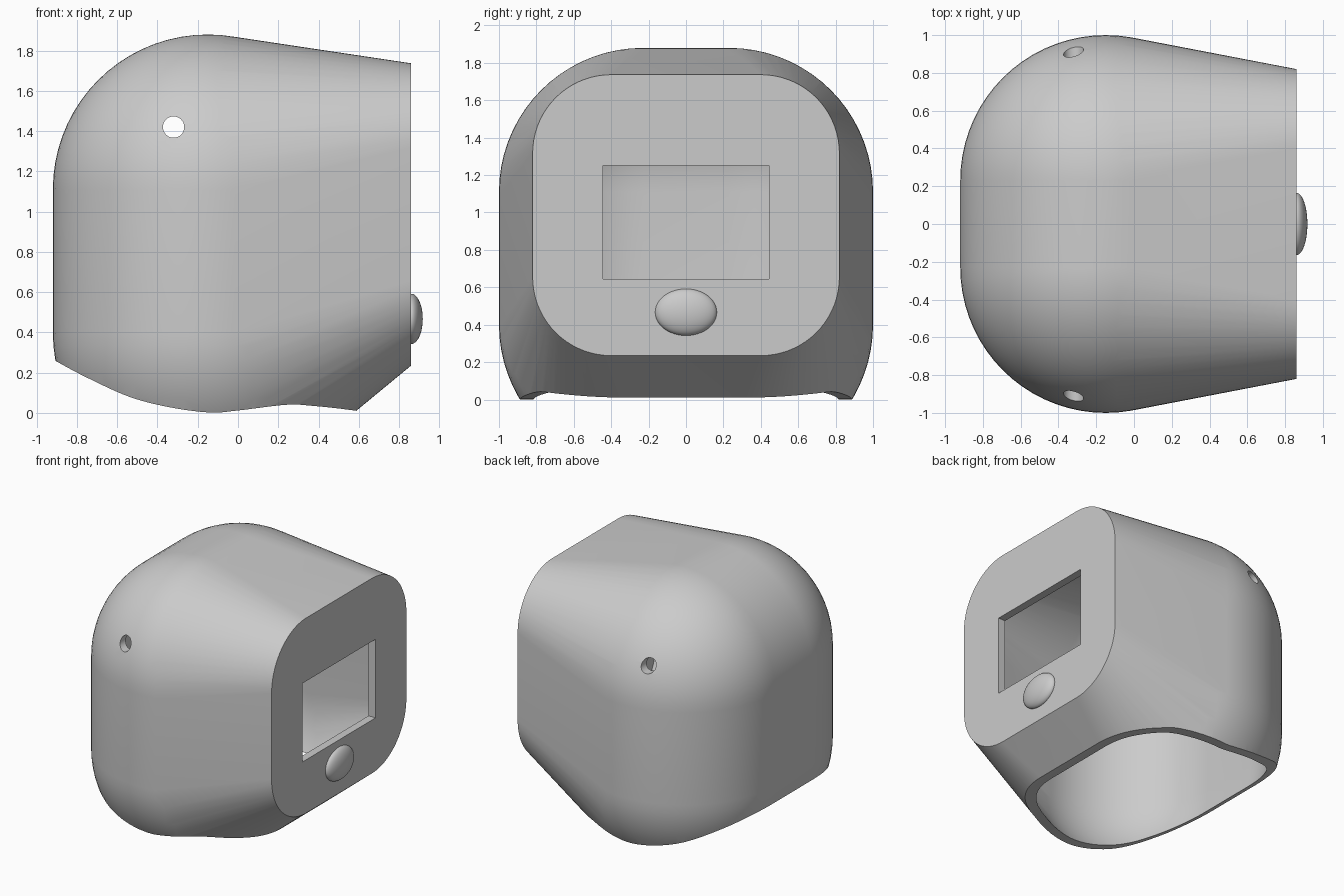
import bpy, bmesh
from math import sin, cos, pi, radians
from mathutils import Matrix, Vector

if "Cube" in bpy.data.objects:
    bpy.data.objects.remove(bpy.data.objects["Cube"], do_unlink=True)

grey = bpy.data.materials.new("plain grey")
grey.use_nodes = True
COLOUR = (0.6, 0.6, 0.6, 1)
grey.diffuse_color = COLOUR
grey.node_tree.nodes["Principled BSDF"].inputs["Base Color"].default_value = COLOUR


def to_object(bm, name):
    bmesh.ops.recalc_face_normals(bm, faces=bm.faces)
    mesh = bpy.data.meshes.new(name)
    bm.to_mesh(mesh)
    bm.free()
    mesh.materials.append(grey)
    obj = bpy.data.objects.new(name, mesh)
    bpy.context.collection.objects.link(obj)
    return obj


def rounded_hull(name, radius, face_x, half_width, low, high, corner):
    """Four big spheres at the rear hulled to a rounded rectangle in front."""
    bm = bmesh.new()
    for y in (-0.23, 0.23):
        for z in (0.40, 1.11):
            bmesh.ops.create_uvsphere(bm, u_segments=72, v_segments=36, radius=radius,
                                      matrix=Matrix.Translation((-0.15, y, z)))
    steps = 18
    for k, (sy, sz) in enumerate([(1, 1), (-1, 1), (-1, -1), (1, -1)]):
        cy = sy * (half_width - corner)
        cz = high - corner if sz > 0 else low + corner
        for i in range(steps + 1):
            a = (k + i / steps) * pi / 2
            bm.verts.new((face_x, cy + corner * cos(a), cz + corner * sin(a)))
    bmesh.ops.convex_hull(bm, input=bm.verts[:])
    # the hull leaves the sphere meshes inside; keep only the outer skin
    pts = [v.co.copy() for v in bm.verts]
    bm.free()
    bm = bmesh.new()
    for p in pts:
        bm.verts.new(p)
    bmesh.ops.remove_doubles(bm, verts=bm.verts[:], dist=0.0005)
    res = bmesh.ops.convex_hull(bm, input=bm.verts[:])
    loose = [v for v in bm.verts if not v.link_faces]
    bmesh.ops.delete(bm, geom=loose, context='VERTS')
    bmesh.ops.dissolve_limit(bm, angle_limit=radians(0.2), verts=bm.verts[:], edges=bm.edges[:])
    return to_object(bm, name)


def box(name, centre, size):
    bm = bmesh.new()
    bmesh.ops.create_cube(bm, size=1, matrix=Matrix.Translation(centre) @ Matrix.Diagonal((*size, 1)))
    return to_object(bm, name)


def catmull(points, steps=6):
    out = []
    for p0, p1, p2, p3 in zip(points, points[1:], points[2:], points[3:]):
        for i in range(steps):
            t = i / steps
            out.append(0.5 * (2 * p1 + (p2 - p0) * t + (2 * p0 - 5 * p1 + 4 * p2 - p3) * t * t
                              + (3 * p1 - p0 - 3 * p2 + p3) * t ** 3))
    return out + [points[-2]]


def cut(target, cutter):
    mod = target.modifiers.new("cut", 'BOOLEAN')
    mod.operation = 'DIFFERENCE'
    mod.solver = 'EXACT'
    mod.object = cutter
    bpy.ops.object.select_all(action='DESELECT')
    bpy.context.view_layer.objects.active = target
    target.select_set(True)
    bpy.ops.object.modifier_apply(modifier=mod.name)
    bpy.data.objects.remove(cutter, do_unlink=True)


def smooth(obj):
    bpy.ops.object.select_all(action='DESELECT')
    bpy.context.view_layer.objects.active = obj
    obj.select_set(True)
    bpy.ops.object.shade_smooth_by_angle(angle=radians(30))


# Hollow head shell
shell = rounded_hull("head_shell", 0.77, 0.86, 0.82, 0.235, 1.737, 0.42)
cut(shell, rounded_hull("cavity", 0.71, 0.80, 0.77, 0.263, 1.685, 0.37))

# Curved neck opening
rim = [(-1.3, 0.47), (-1.1, 0.365), (-0.91, 0.26), (-0.75, 0.175), (-0.54, 0.08), (-0.34, 0.028),
       (-0.14, 0.002), (0, 0.012), (0.235, 0.04), (0.36, 0.036), (0.59, 0.01), (0.8, -0.03), (1, -0.08)]
curve = catmull([Vector((x, 0, z)) for x, z in rim])
bm = bmesh.new()
outline = [bm.verts.new(p + Vector((0, -1.5, 0))) for p in curve]
outline += [bm.verts.new((x, -1.5, -1)) for x in (curve[-1].x, curve[0].x)]
face = bm.faces.new(outline)
side = bmesh.ops.extrude_face_region(bm, geom=[face])["geom"]
bmesh.ops.translate(bm, vec=(0, 3, 0), verts=[g for g in side if isinstance(g, bmesh.types.BMVert)])
cut(shell, to_object(bm, "neck_cutter"))

# Rectangular window in the flat face
cut(shell, box("window_cutter", (0.85, 0, 0.948), (0.4, 0.89, 0.605)))

# Round holes through both sides
bm = bmesh.new()
bmesh.ops.create_cone(bm, cap_ends=True, segments=32, radius1=0.053, radius2=0.053, depth=3,
                      matrix=Matrix.Translation((-0.32, 0, 1.42)) @ Matrix.Rotation(pi / 2, 4, 'X'))
cut(shell, to_object(bm, "side_hole_cutter"))
smooth(shell)

# Oval button nose
bm = bmesh.new()
bmesh.ops.create_uvsphere(bm, u_segments=48, v_segments=24, radius=1,
                          matrix=Matrix.Translation((0.86, 0, 0.467)) @ Matrix.Diagonal((0.058, 0.165, 0.125, 1)))
smooth(to_object(bm, "nose"))
